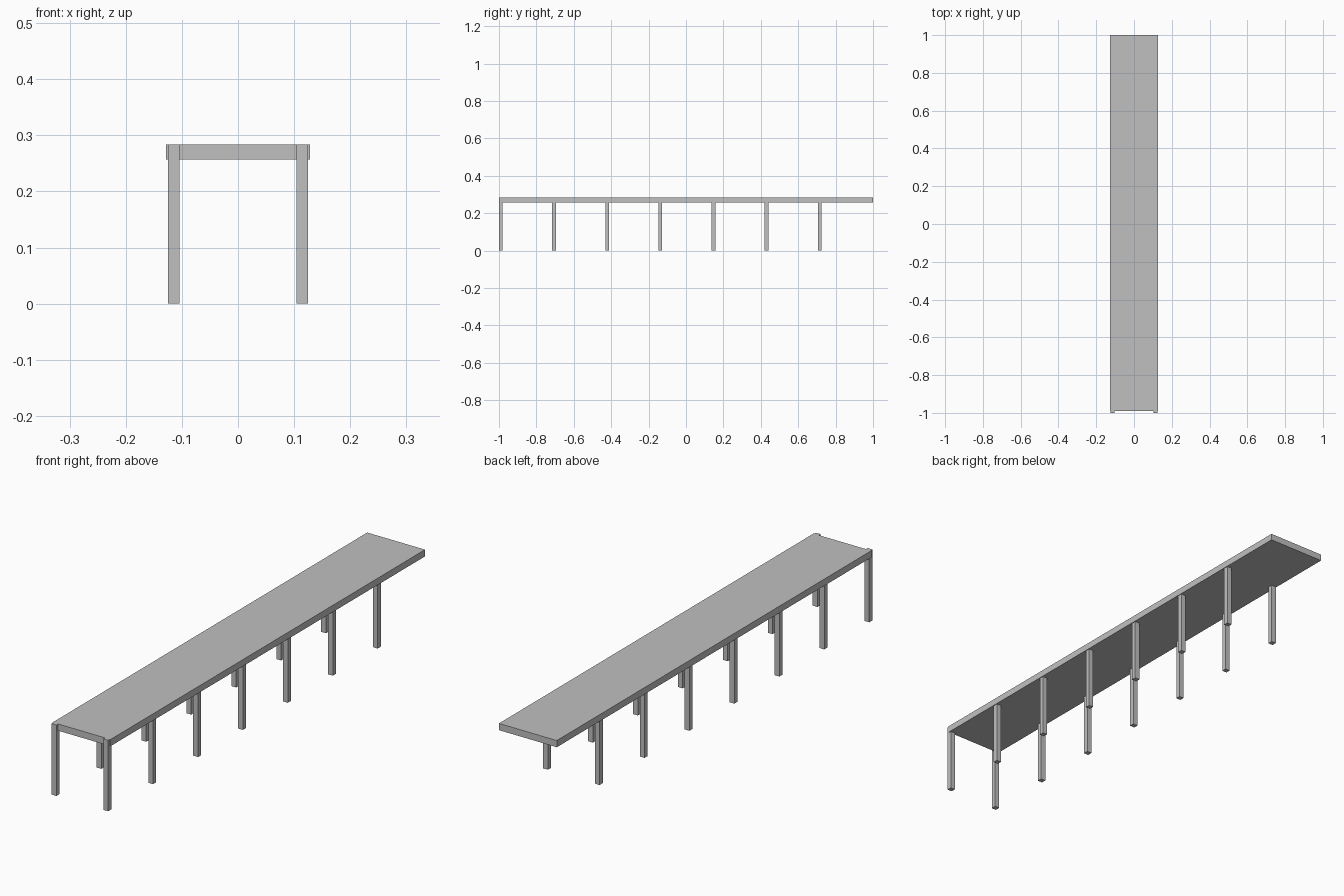
import bpy

if "Cube" in bpy.data.objects:
    bpy.data.objects.remove(bpy.data.objects["Cube"])

# One plain grey for the whole pier
grey = bpy.data.materials.new("light grey")
grey.diffuse_color = (0.53, 0.53, 0.53, 1)
grey.use_nodes = True
grey.node_tree.nodes["Principled BSDF"].inputs["Base Color"].default_value = grey.diffuse_color

TOP = 0.284          # height of the walkway surface
THICK = 0.027        # deck thickness
START = -0.989       # front edge of the deck
LEG = 0.021          # square leg width
SPANS = 7


def box(name, x0, x1, y0, y1, z0, z1):
    v = [(x, y, z) for z in (z0, z1) for x, y in ((x0, y0), (x1, y0), (x1, y1), (x0, y1))]
    f = [(3, 2, 1, 0), (4, 5, 6, 7)] + [(i, (i + 1) % 4, (i + 1) % 4 + 4, i + 4) for i in range(4)]
    mesh = bpy.data.meshes.new(name)
    mesh.from_pydata(v, [], f)
    mesh.materials.append(grey)
    obj = bpy.data.objects.new(name, mesh)
    bpy.context.collection.objects.link(obj)
    return obj


# Walkway deck
box("deck", -0.128, 0.128, START, 1.0, TOP - THICK, TOP)

# Pairs of square legs, the first pair straddling the front edge
step = (1.0 - START) / SPANS
for i in range(SPANS):
    y = START + i * step
    for side, x in (("left", -0.1145), ("right", 0.1145)):
        box(f"{side}_leg_{i + 1}", x - LEG / 2, x + LEG / 2,
            y - 0.011, y + 0.009, 0, TOP)
